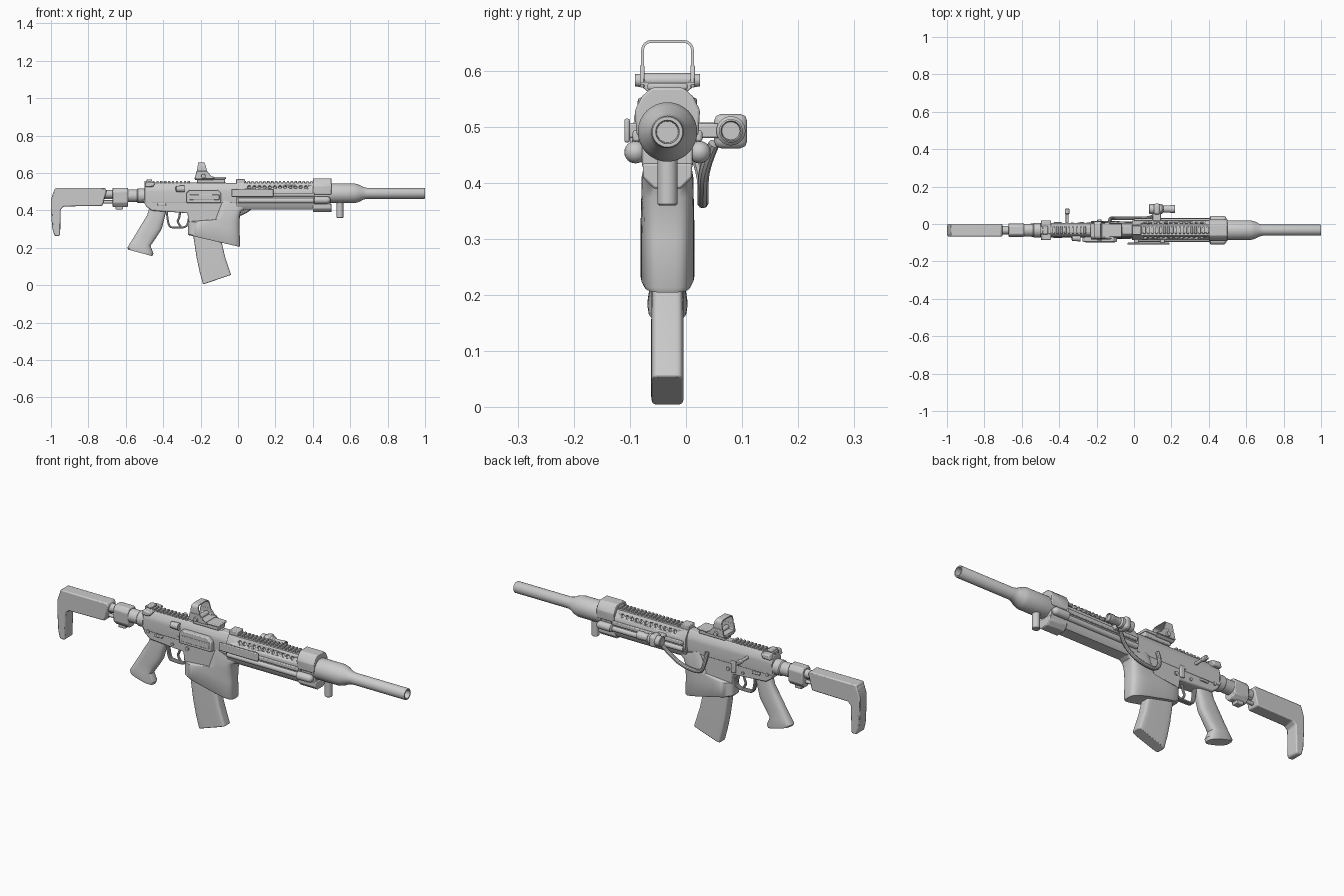
import bpy, bmesh, math
from mathutils import Vector

if "Cube" in bpy.data.objects:
    bpy.data.objects.remove(bpy.data.objects["Cube"])

C = -0.033  # y of the centre plane


def finish(name, bm, bevel=0.0, seg=2):
    bmesh.ops.recalc_face_normals(bm, faces=bm.faces)
    me = bpy.data.meshes.new(name)
    bm.to_mesh(me)
    bm.free()
    ob = bpy.data.objects.new(name, me)
    bpy.context.collection.objects.link(ob)
    if bevel:
        m = ob.modifiers.new("bevel", 'BEVEL')
        m.width, m.segments, m.limit_method = bevel, seg, 'ANGLE'
    smooth(ob)
    return ob


def smooth(ob):
    bpy.ops.object.select_all(action='DESELECT')
    bpy.context.view_layer.objects.active = ob
    ob.select_set(True)
    bpy.ops.object.shade_smooth_by_angle(angle=math.radians(35))


def skin(bm, rings, closed=False):
    """Bridge equal rings of points; cap the ends unless closed."""
    vs = [[bm.verts.new(p) for p in r] for r in rings]
    n = len(vs[0])
    pairs = list(zip(vs, vs[1:] + vs[:1])) if closed else list(zip(vs, vs[1:]))
    for a, b in pairs:
        for i in range(n):
            bm.faces.new((a[i], a[(i + 1) % n], b[(i + 1) % n], b[i]))
    if not closed:
        bm.faces.new(vs[0])
        bm.faces.new(vs[-1])


def prism_y(name, pts, hw, bevel=0.006, y=C):
    bm = bmesh.new()
    skin(bm, [[(x, y + s * hw, z) for x, z in pts] for s in (-1, 1)])
    return finish(name, bm, bevel)


def prism_x(name, half, x0, x1, bevel=0.004):
    """Extrude a mirrored half section (offset from centre, z) along x."""
    pts = half + [(-a, z) for a, z in reversed(half)]
    bm = bmesh.new()
    skin(bm, [[(x, C + a, z) for a, z in pts] for x in (x0, x1)])
    return finish(name, bm, bevel)


def box(name, x0, x1, y0, y1, z0, z1, bevel=0.004):
    return prism_y(name, [(x0, z0), (x1, z0), (x1, z1), (x0, z1)],
                   (y1 - y0) / 2, bevel, (y0 + y1) / 2)


def lathe(name, pts, y, z, axis='x', x=0.0, n=32, closed=False):
    bm = bmesh.new()
    rings = []
    for d, r in pts:
        ring = []
        for i in range(n):
            t = 2 * math.pi * i / n
            c, s = r * math.cos(t), r * math.sin(t)
            ring.append({'x': (d, y + c, z + s), 'y': (x + c, d, z + s),
                         'z': (x + c, y + s, d)}[axis])
        rings.append(ring)
    skin(bm, rings, closed)
    return finish(name, bm)


def loft(name, secs, power, bevel=0.0, n=40):
    """Sections (front x, z, back x, z, half width) as superellipses."""
    bm, rings = bmesh.new(), []
    for xf, zf, xb, zb, hw in secs:
        f, b = Vector((xf, C, zf)), Vector((xb, C, zb))
        ring = []
        for i in range(n):
            t = 2 * math.pi * (i + .5) / n
            c, s = math.cos(t), math.sin(t)
            u = math.copysign(abs(c) ** (2 / power), c)
            v = math.copysign(abs(s) ** (2 / power), s)
            ring.append((f + b) / 2 + (f - b) / 2 * u + Vector((0, hw * v, 0)))
        rings.append(ring)
    skin(bm, rings)
    return finish(name, bm, bevel)


def tube(name, pts, r):
    cu = bpy.data.curves.new(name, 'CURVE')
    cu.dimensions, cu.bevel_depth, cu.bevel_resolution = '3D', r, 3
    cu.use_fill_caps = True
    sp = cu.splines.new('NURBS')
    sp.points.add(len(pts) - 1)
    for p, q in zip(sp.points, pts):
        p.co = (*q, 1)
    sp.order_u, sp.use_endpoint_u, sp.resolution_u = 3, True, 6
    ob = bpy.data.objects.new(name, cu)
    bpy.context.collection.objects.link(ob)
    smooth_select = bpy.context.view_layer.objects
    bpy.ops.object.select_all(action='DESELECT')
    smooth_select.active = ob
    ob.select_set(True)
    bpy.ops.object.convert(target='MESH')
    smooth(bpy.context.view_layer.objects.active)


def rail(name, x0, x1, z, hw=0.02):
    ob = box(name, x0, x0 + 0.012, C - hw, C + hw, z, z + 0.012, 0.002)
    m = ob.modifiers.new("teeth", 'ARRAY')
    m.use_relative_offset, m.use_constant_offset = False, True
    m.constant_offset_displace = (0.021, 0, 0)
    m.count = int((x1 - x0) / 0.021)


# Barrel sleeve with hollow muzzle, and gas tap below
lathe("barrel", [(.48, .05), (.5, .053), (.622, .053), (.645, .047), (.67, .034), (.69, .029),
                 (.996, .029), (1.0, .027), (1.0, .021), (.95, .019)], C, .491)
lathe("gas_tap", [(.36, .015), (.363, .018), (.46, .018)], C, 0, 'z', .545)

# Handguard with rows of vent holes on the sloped shoulders
guard = prism_x("handguard", [(.03, .405), (.042, .42), (.052, .46), (.052, .505), (.028, .545)], -.01, .42, 0)
bm = bmesh.new()
for s in (-1, 1):
    for i in range(12):
        ret = bmesh.ops.create_cone(bm, cap_ends=True, segments=14, radius1=.0095, radius2=.0095, depth=.03)
        d = Vector((0, s * .04, .024)).normalized()
        rot = Vector((0, 0, 1)).rotation_difference(d).to_matrix()
        bmesh.ops.rotate(bm, verts=ret['verts'], cent=(0, 0, 0), matrix=rot)
        bmesh.ops.translate(bm, verts=ret['verts'], vec=(.06 + i * .0275, C + s * .04, .525))
cutter = finish("vent_cutter", bm)
m = guard.modifiers.new("vents", 'BOOLEAN')
m.object, m.operation, m.solver = cutter, 'DIFFERENCE', 'EXACT'
bpy.context.view_layer.objects.active = guard
bpy.ops.object.modifier_apply(modifier="vents")
bpy.data.objects.remove(cutter)
box("handguard_rail_base", -.01, .41, C - .016, C + .016, .535, .548)
rail("handguard_rail", .03, .41, .545)
box("rail_end_block", -.01, .037, C - .025, C + .025, .53, .567)
for s, n in ((-1, "right"), (1, "left")):
    box("side_ledge_" + n, .0, .41, C + s * .05 - .012, C + s * .05 + .012, .474, .494)
    lathe("side_rod_" + n, [(.0, .014), (.41, .014)], C + s * .05, .452, n=20)
    caps = [(.405, .012), (.41, .02)] + [(.475 + .02 * math.sin(a), .02 * math.cos(a))
                                        for a in (0, .35, .7, 1.05, 1.35, 1.52)]
    lathe("rod_cap_" + n, caps, C + s * .057, .455, n=24)

# Front block
prism_x("front_block_upper", [(.055, .485), (.058, .53), (.045, .555), (.028, .57)], .4, .5)
prism_x("front_block_core", [(.025, .395), (.045, .43), (.045, .5)], .4, .495)
prism_x("front_block_lower", [(.024, .39), (.044, .41), (.044, .435)], .4, .5)

# Right side panel on its mounts
box("side_panel", -.035, .19, -.11, -.1, .472, .515, .004)
for x in (0, .14):
    box("side_panel_mount", x, x + .025, -.102, -.07, .48, .507)

# Flashlight with clamp and cable
lathe("flashlight", [(.08, .022), (.083, .026), (.15, .026), (.157, .019), (.19, .019), (.193, .021),
                     (.218, .021), (.22, .018), (.212, .016)], .08, .493, n=28)
box("flashlight_clamp", .105, .14, .05, .109, .462, .523, .012)
box("flashlight_mount", .1, .145, .01, .06, .48, .506)
tube("flashlight_cable", [(.12, .05, .47), (.09, .032, .43), (.03, .03, .385), (-.04, .03, .365),
                          (-.11, .03, .365), (-.13, .03, .42), (-.13, .01, .47)], .01)

# Receiver
prism_x("upper_receiver", [(.036, .44), (.039, .5), (.036, .52), (.02, .545)], -.5, .0)
prism_y("lower_receiver", [(-.51, .5), (-.51, .455), (-.49, .42), (-.46, .398), (-.27, .385), (-.265, .335),
                           (-.09, .335), (-.07, .42), (.0, .43), (.0, .475), (-.3, .475), (-.48, .475)], .034)
box("receiver_rail_base", -.5, -.06, C - .016, C + .016, .535, .548)
rail("receiver_rail", -.5, -.24, .545)
prism_y("ejection_cover", [(-.275, .44), (-.09, .44), (-.09, .49), (-.11, .51), (-.26, .51), (-.275, .495)],
        .015, .005, -.08)
box("port_lip", -.26, -.1, -.099, -.09, .455, .485, .003)
lathe("forward_assist", [(-.335, .006), (-.33, .016), (-.285, .018)], -.075, .515, n=18)
prism_y("charging_handle", [(-.5, .525), (-.455, .525), (-.44, .548), (-.49, .553)], .053)
lathe("side_lever", [(-.03, .008), (.05, .008), (.055, .012), (.08, .012), (.084, .007)], 0, .5, 'y', -.357, n=18)
box("bolt_catch", -.29, -.265, -.005, .01, .4, .46)
box("rear_sight", -.49, -.46, C - .022, C + .022, .553, .566)
for s, n in ((-1, "right"), (1, "left")):
    y = C + s * .036
    box("selector_" + n, -.43, -.385, y - .007, y + .007, .425, .437, .003)
    for x, z, r in ((-.47, .44, .009), (-.33, .41, .007), (-.245, .41, .01), (-.295, .455, .007)):
        lathe("receiver_pin_" + n, [(y - .005, r), (y + .005, r)], 0, z, 'y', x, n=14)

# Trigger and guard
for dy in (-.008, 0, .008):
    tube("trigger_guard", [(-.38, C + dy, .39), (-.375, C + dy, .312), (-.34, C + dy, .308), (-.28, C + dy, .308),
                           (-.265, C + dy, .335), (-.262, C + dy, .37)], .0055)
tube("trigger", [(-.31, C, .395), (-.312, C, .36), (-.328, C, .34), (-.305, C, .312)], .006)

# Pistol grip
loft("pistol_grip", [(-.38, .405, -.475, .415, .024), (-.39, .37, -.485, .375, .026), (-.408, .30, -.522, .315, .028),
                     (-.44, .25, -.552, .265, .029), (-.468, .21, -.575, .228, .031),
                     (-.452, .17, -.592, .2, .036), (-.458, .155, -.587, .19, .034)], 2.8)

# Magazine well fairing and curved magazine
loft("magazine_well", [(.008, .205, -.262, .267, .044), (.012, .213, -.268, .274, .048), (.008, .3, -.268, .342, .048),
                       (.01, .375, -.125, .35, .047), (.018, .395, -.1, .42, .046), (.05, .412, -.09, .46, .04)], 4)
loft("magazine", [(-.1, .28, -.25, .3, .028), (-.085, .22, -.237, .25, .028), (-.07, .155, -.222, .15, .029),
                  (-.052, .1, -.205, .07, .029), (-.037, .055, -.187, .004, .029)], 7, .003)

# Reflex sight: base plate, body and open hoop
box("sight_mount", -.22, -.07, C - .028, C + .028, .545, .568)
box("sight_base", -.232, -.065, C - .036, C + .036, .566, .578)
for s in (-1, 1):
    prism_y("sight_cheek", [(-.23, .57), (-.12, .57), (-.145, .585), (-.165, .61), (-.222, .61)],
            .004, .002, C + s * .045)
prism_x("sight_body", [(.034, .562), (.049, .574), (.049, .58)], -.23, -.13, .002)
lathe("sight_knob", [(C - .058, .011), (C - .04, .013), (C + .04, .013), (C + .058, .011)], 0, .583, 'y', -.185, n=18)


def hoop(x_of_z, inset):
    ring = []
    for k, (cy, cz) in enumerate(((1, .637), (-1, .637), (-1, .59), (1, .59))):
        for j in range(5):
            a = math.pi / 2 * (k + j / 4)
            z = cz + (.018 - inset) * math.sin(a)
            ring.append((x_of_z(z), C + cy * .029 + (.018 - inset) * math.cos(a), z))
    return ring


front, back = (lambda z: -.178 + (.655 - z) * .3), (lambda z: -.213 - (.655 - z) * .15)
bm = bmesh.new()
skin(bm, [hoop(front, 0), hoop(back, 0), hoop(back, .005), hoop(front, .005)], True)
finish("sight_hoop", bm)

# Stock: neck, collar, guide rods and skeleton butt
lathe("stock_tube", [(-.6, .034), (-.54, .034), (-.535, .039), (-.5, .039)], C, .478)
lathe("guide_tube", [(-.75, .022), (-.6, .022)], C, .487)
prism_x("stock_collar", [(.016, .418), (.034, .44), (.036, .5), (.022, .52)], -.672, -.588, .005)
box("collar_foot", -.655, -.615, C - .018, C + .018, .405, .43)
for z in (.47, .445):
    lathe("guide_rod", [(-.75, .009), (-.65, .009)], C, z, n=16)
prism_y("stock", [(-.998, .46), (-.978, .519), (-.71, .519), (-.702, .505), (-.725, .424), (-.93, .421),
                  (-.948, .405), (-.951, .268), (-.96, .262), (-.982, .264), (-.992, .3), (-.997, .39)], .033, .008)
prism_y("butt_pad", [(-1.0, .46), (-.984, .505), (-.975, .505), (-.975, .275), (-.984, .275), (-.994, .31),
                     (-1.0, .4)], .027, .004)
